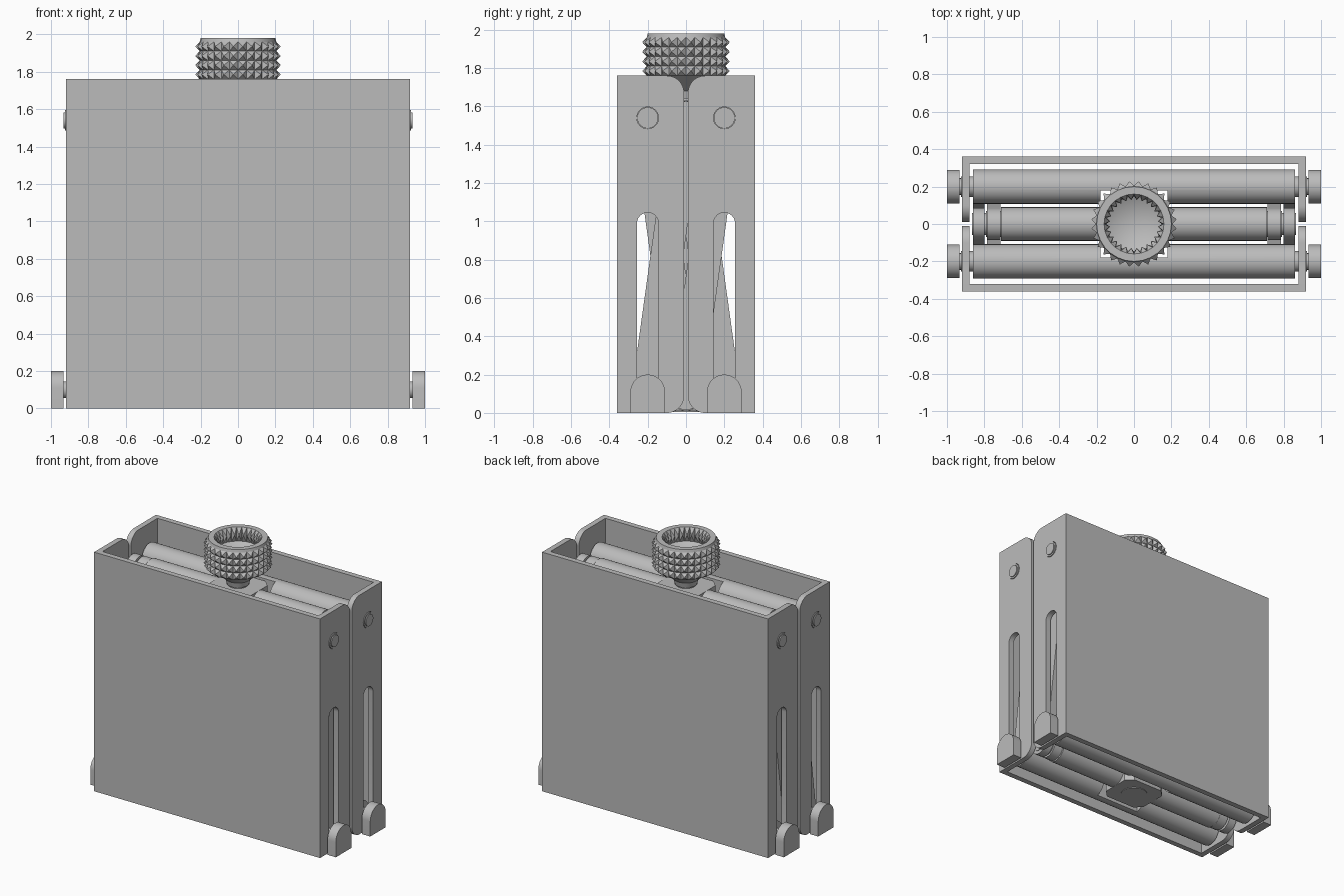
import bpy, bmesh, math

if "Cube" in bpy.data.objects:
    bpy.data.objects.remove(bpy.data.objects["Cube"])

grey = bpy.data.materials.new("satin_grey")
grey.use_nodes = True
grey.diffuse_color = (0.5, 0.5, 0.5, 1)
grey.node_tree.nodes["Principled BSDF"].inputs["Base Color"].default_value = (0.5, 0.5, 0.5, 1)

TOP, LOW, ROD_Y, ROD_R = 1.54, 0.1, 0.2, 0.092


def add(name, data):
    obj = bpy.data.objects.new(name, data)
    bpy.context.collection.objects.link(obj)
    data.materials.append(grey)
    return obj


def smooth(obj):
    bpy.ops.object.select_all(action='DESELECT')
    obj.select_set(True)
    bpy.context.view_layer.objects.active = obj
    bpy.ops.object.shade_smooth_by_angle(angle=math.radians(30))


def arc(cy, cz, r, start, end, steps=12):
    angles = [math.radians(start + (end - start) * i / steps) for i in range(steps + 1)]
    return [(cy + r * math.cos(a), cz + r * math.sin(a)) for a in angles]


def stadium(y0, z0, y1, z1, r):
    a = math.degrees(math.atan2(z1 - z0, y1 - y0))
    return arc(y1, z1, r, a - 90, a + 90) + arc(y0, z0, r, a + 90, a + 270)


def plate(name, loops, x0, x1):
    """Outline (plus holes) in the YZ plane, extruded from x0 to x1."""
    curve = bpy.data.curves.new(name, 'CURVE')
    curve.dimensions, curve.fill_mode = '2D', 'BOTH'
    curve.extrude = abs(x1 - x0) / 2
    for loop in loops:
        spline = curve.splines.new('POLY')
        spline.points.add(len(loop) - 1)
        for point, (y, z) in zip(spline.points, loop):
            point.co = (y, z, 0, 1)
        spline.use_cyclic_u = True
    obj = add(name, curve)
    obj.location.x = (x0 + x1) / 2
    obj.rotation_euler = (math.pi / 2, 0, math.pi / 2)
    bpy.ops.object.select_all(action='DESELECT')
    obj.select_set(True)
    bpy.context.view_layer.objects.active = obj
    bpy.ops.object.convert(target='MESH')
    smooth(bpy.context.object)
    return bpy.context.object


def box(name, low, high, bevel=0):
    bm = bmesh.new()
    bmesh.ops.create_cube(bm, size=1)
    for v in bm.verts:
        v.co = [(a + b) / 2 + c * (b - a) for a, b, c in zip(low, high, v.co)]
    if bevel:
        edges = [e for e in bm.edges if abs(e.verts[0].co.z - e.verts[1].co.z) > 0.01]
        bmesh.ops.bevel(bm, geom=edges, offset=bevel, segments=1, affect='EDGES')
    mesh = bpy.data.meshes.new(name)
    bm.to_mesh(mesh)
    bm.free()
    return add(name, mesh)


def lathe(name, profile, sides=40, knurl=None):
    """Spin (radius, height) points round z; poke faces in the knurl height range."""
    bm = bmesh.new()
    verts = [bm.verts.new((r, 0, z)) for r, z in profile]
    edges = [bm.edges.new(pair) for pair in zip(verts, verts[1:])]
    bmesh.ops.spin(bm, geom=verts + edges, cent=(0, 0, 0), axis=(0, 0, 1),
                   angle=2 * math.pi, steps=sides)
    bmesh.ops.remove_doubles(bm, verts=bm.verts, dist=0.0005)
    bmesh.ops.recalc_face_normals(bm, faces=bm.faces)
    if knurl:
        faces = [f for f in bm.faces if knurl[0] < f.calc_center_median().z < knurl[1]
                 and abs(f.normal.z) < 0.1]
        bmesh.ops.poke(bm, faces=faces, offset=0.026)
    mesh = bpy.data.meshes.new(name)
    bm.to_mesh(mesh)
    bm.free()
    obj = add(name, mesh)
    smooth(obj)
    return obj


def rod(name, y, z, parts):
    """Mirrored stepped bar along x from (radius, half length) steps."""
    half, inner = [], 0
    for r, x in parts:
        half += [(r, inner), (r, x)]
        inner = x
    half = half[1:] + [(0, inner)]
    profile = [(r, -x) for r, x in reversed(half)] + half
    obj = lathe(name, profile, 32)
    obj.rotation_euler.y = math.pi / 2
    obj.location = (0, y, z)
    return obj


# Clearance cutter for the screw
cutter = box("screw_clearance_cutter", (-0.18, -0.18, -0.1), (0.18, 0.18, 1.74))
cutter.hide_render = True
cutter.hide_viewport = True
cutter.display_type = 'WIRE'

for s, face in ((-1, "front"), (1, "back")):
    # Cover panel
    box(face + "_cover_panel", (-0.92, min(s * 0.36, s * 0.32), 0),
        (0.92, max(s * 0.36, s * 0.32), 1.76))

    # Slotted side flanges, pivot pins and feet
    outline = [(0.34, 0)] + arc(0.1, 0.09, 0.09, 270, 180) + arc(0.1, 1.67, 0.09, 180, 90) + [(0.34, 1.76)]
    slot = stadium(ROD_Y, LOW, ROD_Y, 0.99, 0.056)
    hole = arc(ROD_Y, TOP, 0.057, 0, 345, 23)
    foot = [(0.11, 0), (0.29, 0)] + arc(ROD_Y, 0.11, 0.09, 0, 180, 20)
    for m, side in ((-1, "right"), (1, "left")):
        label = face + "_" + side
        flip = lambda loop: [(s * y, z) for y, z in loop]
        plate(label + "_flange", [flip(outline), flip(slot), flip(hole)], m * 0.88, m * 0.92)
        plate(label + "_foot", [flip(foot)], m * 0.932, m)

        # Crossing scissor links on alternating planes
        planes = ((0.80, 0.86), (0.715, 0.785))
        a, b = planes if s < 0 else planes[::-1]
        plate(label + "_link_rising", [stadium(s * ROD_Y, LOW, 0, TOP, 0.085)], m * a[0], m * a[1])
        plate(label + "_link_falling", [stadium(s * ROD_Y, TOP, 0, LOW, 0.085)], m * b[0], m * b[1])

    # Outer rods, notched round the screw
    upper = rod(face + "_upper_rod", s * ROD_Y, TOP, ((ROD_R, 0.86), (0.055, 0.925), (0.043, 0.932)))
    lower = rod(face + "_lower_rod", s * ROD_Y, LOW, ((ROD_R, 0.86), (0.045, 0.94)))
    for bar in (upper, lower):
        cut = bar.modifiers.new("screw_notch", 'BOOLEAN')
        cut.object, cut.operation, cut.solver = cutter, 'DIFFERENCE', 'EXACT'

# Central rods and screw blocks
for label, z in (("upper", TOP), ("lower", LOW)):
    rod(label + "_centre_rod", 0, z, ((0.09, 0.71), (0.07, 0.79), (0.06, 0.865)))
    box(label + "_screw_block", (-0.17, -0.15, z - 0.09), (0.17, 0.15, z + 0.09), 0.05)

# Drive screw
lathe("drive_screw", [(0, 0.005), (0.09, 0.005), (0.09, 0.05), (0.065, 0.05), (0.065, 1.72), (0, 1.72)])

# Knurled knob with conical recess
rows = [(0.205, 1.76 + 0.05 * i) for i in range(5)]
lathe("knurled_knob", [(0, 1.64), (0.075, 1.64), (0.085, 1.68), (0.18, 1.76)] + rows
      + [(0.2, 1.98), (0.16, 1.98), (0.15, 1.88), (0, 1.8)], 28, (1.76, 1.96))
